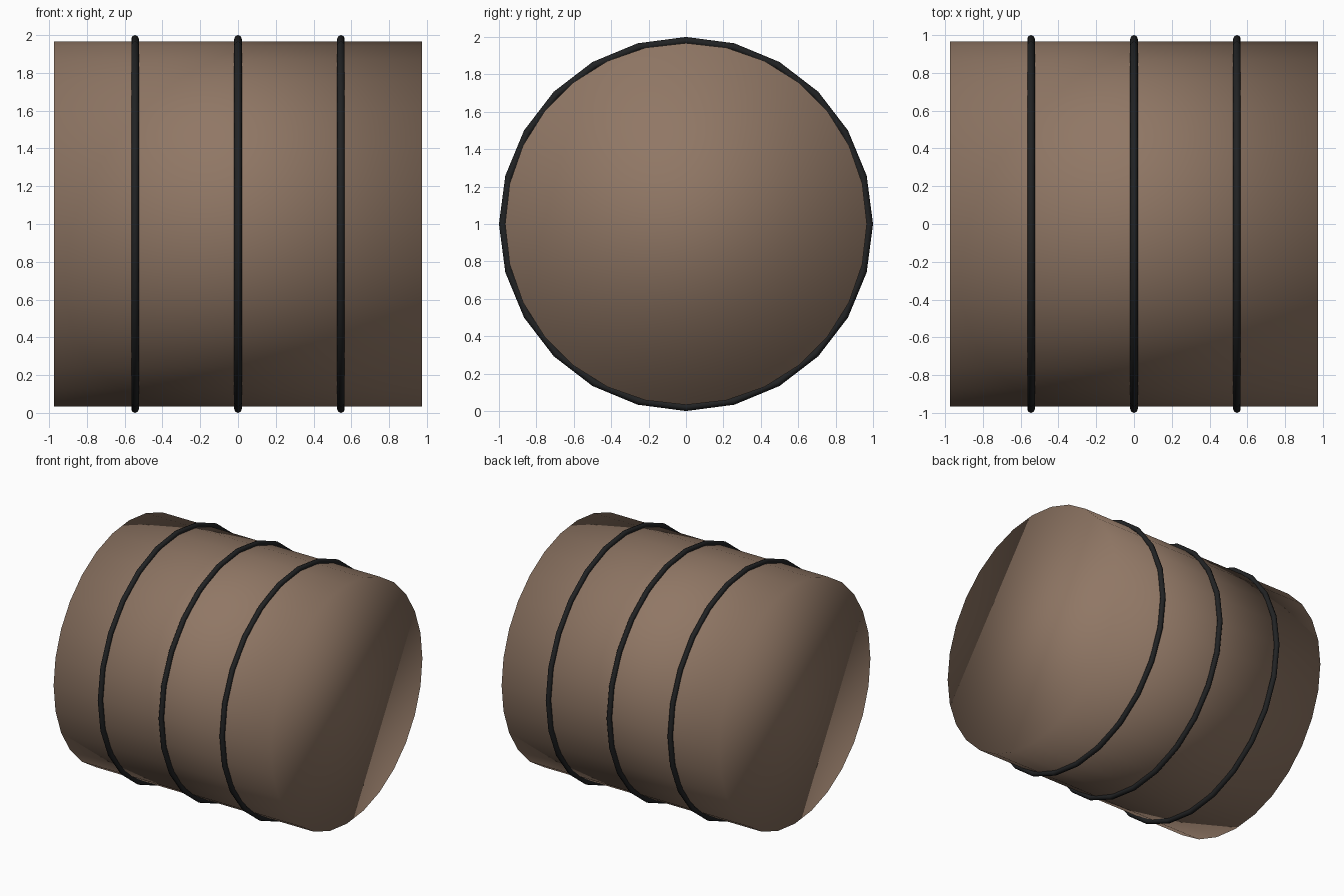
import bpy
import math

if "Cube" in bpy.data.objects:
    bpy.data.objects.remove(bpy.data.objects["Cube"], do_unlink=True)


def make_material(name, rgb):
    mat = bpy.data.materials.new(name)
    mat.use_nodes = True
    color = (*rgb, 1.0)
    mat.diffuse_color = color
    for node in mat.node_tree.nodes:
        if node.type == "BSDF_PRINCIPLED":
            node.inputs["Base Color"].default_value = color
            node.inputs["Roughness"].default_value = 0.9
    return mat


def finish(name, mat):
    # Smooth shading everywhere, rims included
    obj = bpy.context.object
    obj.name = obj.data.name = name
    obj.data.materials.append(mat)
    bpy.ops.object.shade_smooth()
    return obj


brown = make_material("warm brown", (0.28, 0.185, 0.13))
black = make_material("band black", (0.015, 0.016, 0.017))

CENTRE_HEIGHT = 1.0
ALONG_X = (0, math.pi / 2, 0)

# Barrel body lying along x, closed by one flat face at each end
bpy.ops.mesh.primitive_cylinder_add(
    vertices=28, radius=0.967, depth=1.946, end_fill_type="NGON",
    location=(0, 0, CENTRE_HEIGHT), rotation=ALONG_X)
finish("body", brown)

# Three thin bands around the body
for name, x in (("right_band", -0.545), ("middle_band", 0), ("left_band", 0.545)):
    bpy.ops.mesh.primitive_torus_add(
        major_segments=24, minor_segments=8,
        major_radius=0.98, minor_radius=0.02,
        location=(x, 0, CENTRE_HEIGHT), rotation=ALONG_X)
    finish(name, black)
